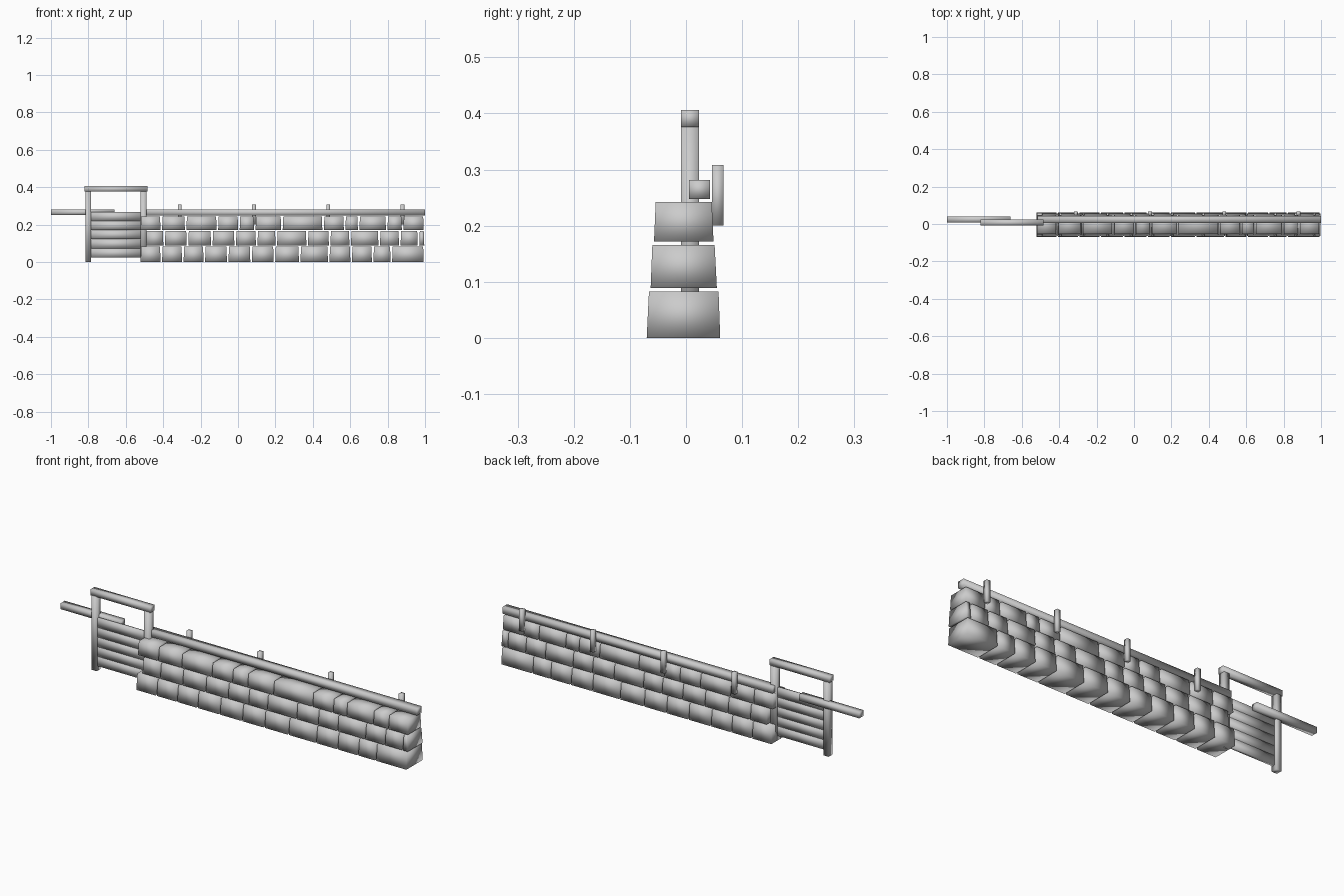
import bpy
import bmesh

if "Cube" in bpy.data.objects:
    bpy.data.objects.remove(bpy.data.objects["Cube"], do_unlink=True)

grey = bpy.data.materials.new("plain_grey")
grey.use_nodes = True
colour = (0.6, 0.6, 0.6, 1)
grey.diffuse_color = colour
grey.node_tree.nodes["Principled BSDF"].inputs["Base Color"].default_value = colour


def add_block(name, x_range, y_range, z_range, top_y=None, taper=0.0):
    """Softly shaded block, optionally narrower at the top."""
    bm = bmesh.new()
    bmesh.ops.create_cube(bm, size=1)
    for vert in bm.verts:
        right, back, top = (c > 0 for c in vert.co)
        depth = top_y if (top and top_y) else y_range
        inset = (-taper if right else taper) if top else 0
        vert.co = (x_range[right] + inset, depth[back], z_range[top])
    mesh = bpy.data.meshes.new(name)
    bm.to_mesh(mesh)
    bm.free()
    mesh.materials.append(grey)
    mesh.polygons.foreach_set("use_smooth", [True] * len(mesh.polygons))
    obj = bpy.data.objects.new(name, mesh)
    bpy.context.collection.objects.link(obj)
    return obj


# Stone courses: height range, bottom depth, top depth, joint positions
courses = {
    "lower": ((0, 0.083), (-0.07, 0.061), (-0.066, 0.058),
              [-.525, -.41, -.295, -.18, -.055, .07, .195, .33, .485, .605, .72, .82, .997]),
    "middle": ((0.089, 0.166), (-0.063, 0.055), (-0.06, 0.051),
               [-.495, -.395, -.27, -.14, -.015, .1, .205, .37, .49, .6, .755, .865, .965, 1]),
    "upper": ((0.172, 0.242), (-0.057, 0.049), (-0.054, 0.046),
              [-.525, -.41, -.28, -.11, .005, .09, .235, .455, .57, .645, .795, .88, .997]),
}
gap = 0.004
for label, (height, bottom_y, top_y, joints) in courses.items():
    for i, (start, end) in enumerate(zip(joints, joints[1:])):
        add_block(f"{label}_stone_{i + 1}", (start + gap, end - gap),
                  bottom_y, height, top_y, taper=0.003)

# Rail along the wall top and the pegs behind it
add_block("wall_rail", (-0.515, 1), (0.005, 0.043), (0.248, 0.281))
for i in range(4):
    x = -0.312 + i * 0.397
    add_block(f"rail_peg_{i + 1}", (x - 0.01, x + 0.01), (0.046, 0.067), (0.2, 0.308))

# Gate frame
frame_y = (-0.009, 0.023)
add_block("right_gate_post", (-0.816, -0.786), frame_y, (0, 0.378))
add_block("left_gate_post", (-0.521, -0.489), frame_y, (0, 0.378))
add_block("gate_lintel", (-0.821, -0.485), frame_y, (0.376, 0.406))

# Gate slats
pitch = 0.049
for i in range(5):
    z = 0.024 + i * pitch
    add_block(f"gate_slat_{i + 1}", (-0.79, -0.515), (-0.003, 0.012), (z, z + pitch - 0.002))

# Sliding bar behind the gate
add_block("gate_bar", (-1, -0.661), (0.008, 0.041), (0.251, 0.281))
